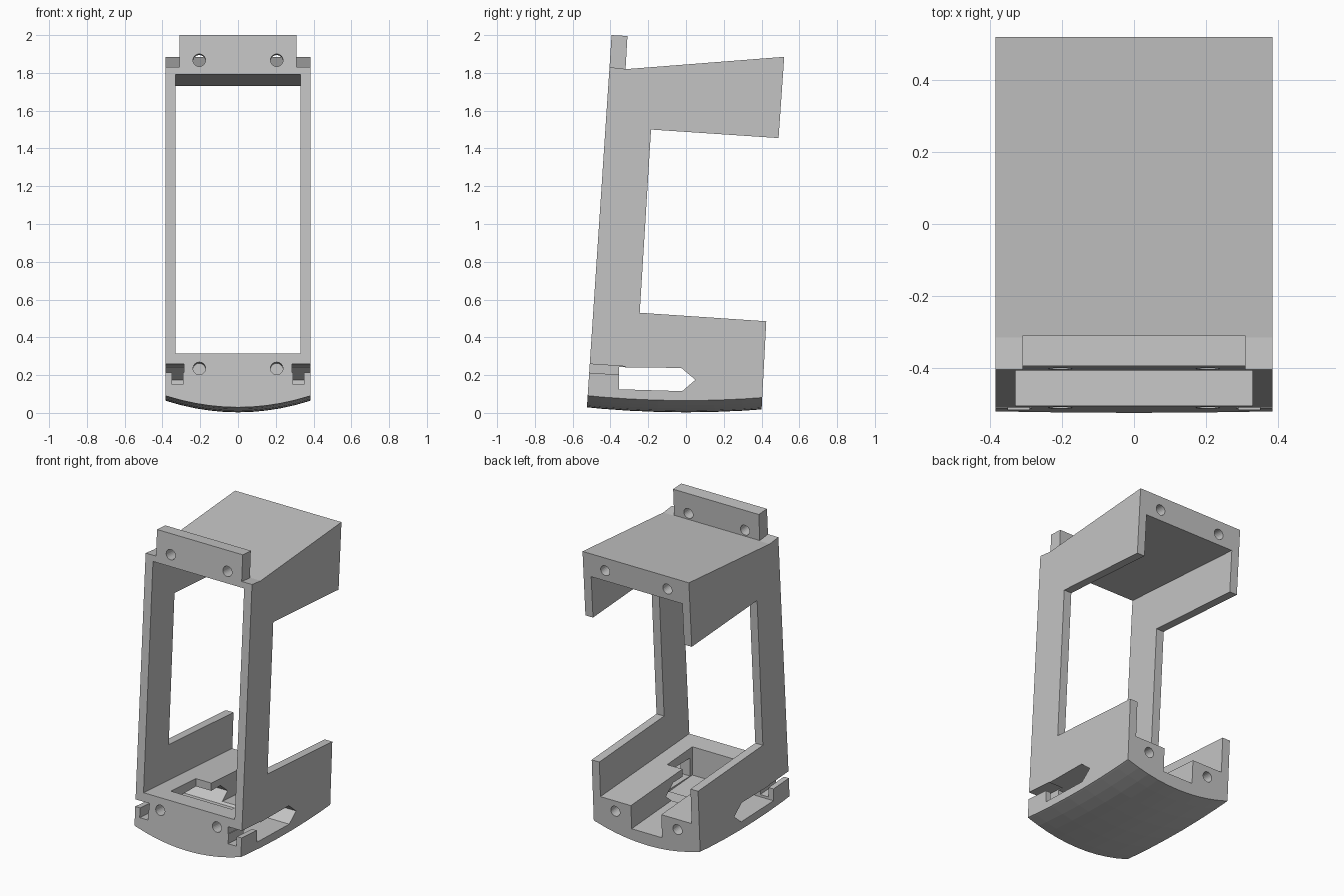
import bpy, bmesh, math
from mathutils import Vector

old = bpy.data.objects.get("Cube")
if old:
    bpy.data.objects.remove(old, do_unlink=True)

SLOPE = 0.0667  # the whole frame leans back by this gradient

grey = bpy.data.materials.new("plain grey")
grey.use_nodes = True
grey.diffuse_color = (0.55, 0.55, 0.55, 1)
grey.node_tree.nodes["Principled BSDF"].inputs["Base Color"].default_value = (0.55, 0.55, 0.55, 1)


def finish(name, bm):
    bmesh.ops.recalc_face_normals(bm, faces=bm.faces)
    mesh = bpy.data.meshes.new(name)
    bm.to_mesh(mesh)
    bm.free()
    mesh.materials.append(grey)
    obj = bpy.data.objects.new(name, mesh)
    bpy.context.collection.objects.link(obj)
    return obj


def prism(name, profile, x0, x1):
    """Extrude a side profile of (y, z) points from x0 to x1."""
    bm = bmesh.new()
    face = bm.faces.new([bm.verts.new((x0, y, z)) for y, z in profile])
    ext = bmesh.ops.extrude_face_region(bm, geom=[face])
    verts = [v for v in ext["geom"] if isinstance(v, bmesh.types.BMVert)]
    bmesh.ops.translate(bm, verts=verts, vec=(x1 - x0, 0, 0))
    return finish(name, bm)


def leaning_box(name, x0, x1, y0, y1, z0, z1):
    """Box whose top and bottom follow the lean; heights are given at y = -0.5."""
    drop = lambda y, z: (y, z - SLOPE * (y + 0.5))
    return prism(name, [drop(y0, z0), drop(y1, z0), drop(y1, z1), drop(y0, z1)], x0, x1)


def drill(x, y, z, depth):
    """Round cutter centred at a point, along the leaning depth axis."""
    axis = Vector((0, 1, -SLOPE))
    bm = bmesh.new()
    bmesh.ops.create_cone(bm, cap_ends=True, segments=24, radius1=0.033, radius2=0.033, depth=depth)
    obj = finish("screw_hole_cutter", bm)
    obj.rotation_euler = axis.to_track_quat('Z', 'Y').to_euler()
    obj.location = (x, y, z)
    return obj


def cut(target, cutters):
    for c in cutters:
        mod = target.modifiers.new("cut", 'BOOLEAN')
        mod.operation = 'DIFFERENCE'
        mod.solver = 'EXACT'
        mod.object = c
    bpy.context.view_layer.update()
    graph = bpy.context.evaluated_depsgraph_get()
    mesh = bpy.data.meshes.new_from_object(target.evaluated_get(graph))
    target.modifiers.clear()
    target.data = mesh
    for c in cutters:
        bpy.data.objects.remove(c, do_unlink=True)


# C-shaped outer body
frame = prism("frame_body", [
    (-0.532, -0.08), (-0.405, 1.83), (-0.315, 1.82), (0.52, 1.885), (0.49, 1.455),
    (-0.185, 1.50), (-0.245, 0.53), (0.425, 0.485), (0.395, -0.08)], -0.385, 0.385)

# Domed underside
bm = bmesh.new()
bmesh.ops.create_grid(bm, x_segments=16, y_segments=8, size=0.6)
for v in bm.verts:
    v.co.z = 0.003 + 0.062 * (v.co.x / 0.385) ** 2 + 0.026 * (v.co.y / 0.525) ** 2
ext = bmesh.ops.extrude_face_region(bm, geom=bm.faces[:])
for v in ext["geom"]:
    if isinstance(v, bmesh.types.BMVert):
        v.co.z = -0.4
underside = finish("underside_cutter", bm)

cutters = [
    underside,
    # window and cavity between the side walls
    leaning_box("cavity_cutter", -0.33, 0.33, -0.9, 0.9, 0.315, 1.797),
    # floor pocket and the channel behind it
    leaning_box("pocket_cutter", -0.22, 0.22, -0.38, -0.12, 0.13, 0.4),
    leaning_box("channel_cutter", -0.11, 0.11, -0.2, 0.9, 0.16, 0.4),
    # pointed slot through the base
    prism("slot_cutter", [(-0.355, 0.125), (-0.02, 0.115), (0.05, 0.175),
                          (-0.025, 0.238), (-0.355, 0.242)], -0.6, 0.6),
]

# Corner notches and screw holes on both sides
for s in (-1, 1):
    cutters += [
        leaning_box("notch_cutter", s * 0.285, s * 0.5, -0.7, -0.32, 0.212, 0.258),
        leaning_box("groove_cutter", s * 0.29, s * 0.35, -0.7, -0.33, 0.15, 0.23),
        drill(s * 0.205, -0.5, 0.235, 0.16),
        drill(s * 0.225, 0.5, 1.80, 0.4),
        drill(s * 0.225, 0.41, 0.185, 0.4),
    ]
cut(frame, cutters)

# Upright mounting tab
tab = prism("mounting_tab", [(-0.405, 1.83), (-0.394, 2.0), (-0.31, 1.995), (-0.32, 1.82)], -0.31, 0.31)
cut(tab, [drill(s * 0.205, -0.36, 1.864, 0.4) for s in (-1, 1)])
